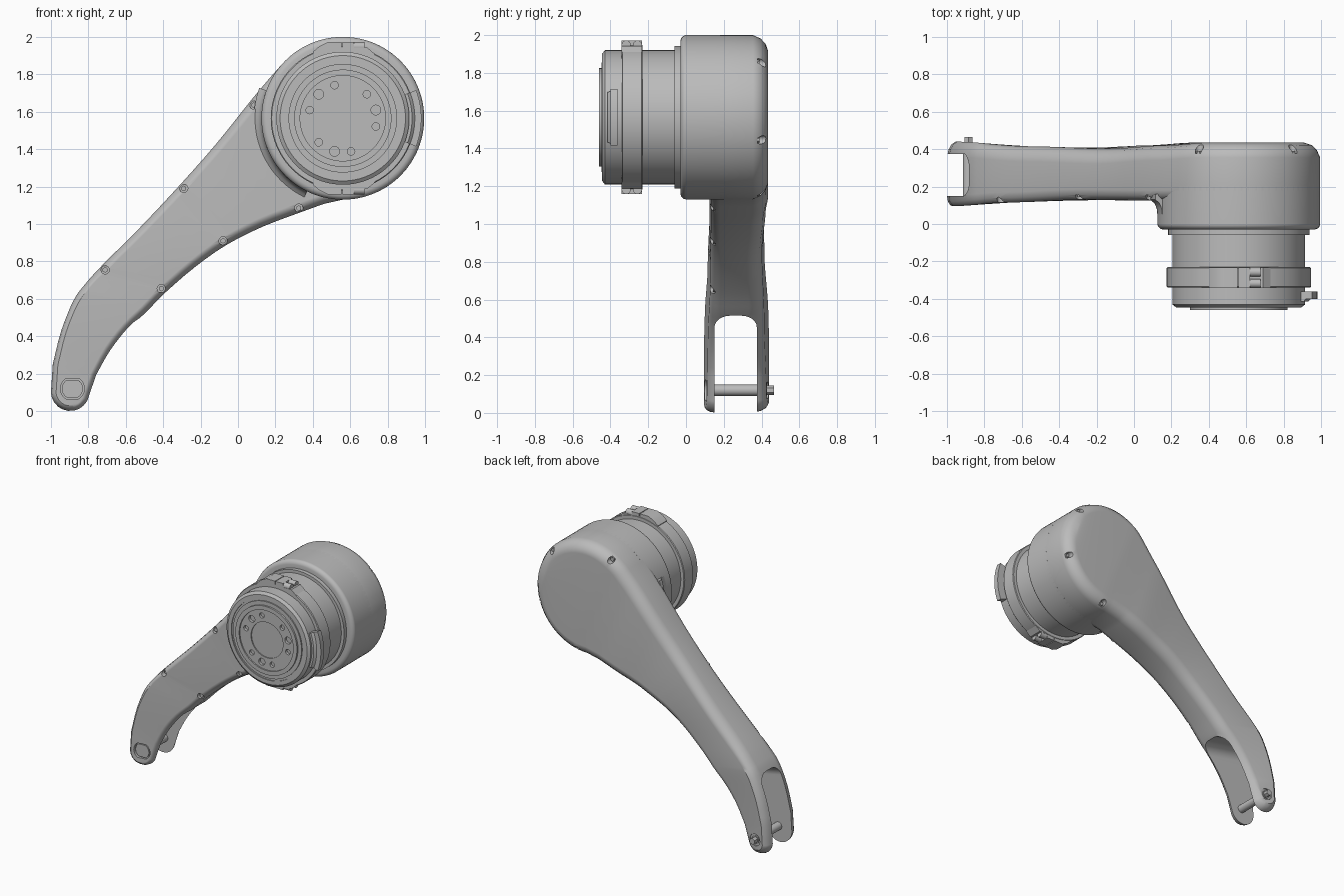
import bpy, bmesh
from math import sin, cos, radians, pi
from mathutils import Matrix, Vector

if "Cube" in bpy.data.objects:
    bpy.data.objects.remove(bpy.data.objects["Cube"])

grey = bpy.data.materials.new("plain_grey")
grey.use_nodes = True
grey.diffuse_color = (0.5, 0.5, 0.5, 1)
bsdf = next(n for n in grey.node_tree.nodes if n.type == 'BSDF_PRINCIPLED')
bsdf.inputs["Base Color"].default_value = grey.diffuse_color
bsdf.inputs["Roughness"].default_value = 0.6

CX, CZ, R = 0.56, 1.565, 0.435   # drum axis and radius


def make(name, bm):
    bmesh.ops.remove_doubles(bm, verts=bm.verts, dist=1e-5)
    bmesh.ops.recalc_face_normals(bm, faces=bm.faces)
    me = bpy.data.meshes.new(name)
    bm.to_mesh(me)
    bm.free()
    me.materials.append(grey)
    ob = bpy.data.objects.new(name, me)
    bpy.context.collection.objects.link(ob)
    return ob


def activate(ob):
    bpy.ops.object.select_all(action='DESELECT')
    ob.select_set(True)
    bpy.context.view_layer.objects.active = ob


def finish(ob):
    activate(ob)
    bpy.ops.object.shade_smooth_by_angle(angle=radians(32))
    ob.modifiers.new("normals", 'WEIGHTED_NORMAL').keep_sharp = True


def cut(ob, bm):
    """Subtract bm, taking the first solver that gives a sound result."""
    cutter = make("cutter", bm)
    cutter.hide_render = True
    mod = ob.modifiers.new("cut", 'BOOLEAN')
    mod.operation, mod.object = 'DIFFERENCE', cutter
    activate(ob)
    for solver in ('EXACT', 'MANIFOLD', 'FLOAT'):
        mod.solver = solver
        result = ob.evaluated_get(bpy.context.evaluated_depsgraph_get())
        if len(result.data.vertices) > len(ob.data.vertices):
            bpy.ops.object.modifier_apply(modifier=mod.name)
            break
    else:
        ob.modifiers.remove(mod)
    bpy.data.objects.remove(cutter)


def rod(bm, x, z, y0, y1, r, seg=24, flat=None):
    """Cylinder along y; flat limits its half height."""
    new = bmesh.ops.create_cone(
        bm, cap_ends=True, segments=seg, radius1=r, radius2=r, depth=y1 - y0,
        matrix=Matrix.Translation((x, (y0 + y1) / 2, z)) @ Matrix.Rotation(pi / 2, 4, 'X'))
    if flat:
        for v in new["verts"]:
            v.co.z = z + max(-flat, min(flat, v.co.z - z))


def lathe(name, prof, a0=0, a1=360, n=96, ring=False):
    """Turn (radius, y) points about the drum axis; ring closes the section."""
    bm = bmesh.new()
    rows = [[bm.verts.new((CX + r * cos(a), y, CZ + r * sin(a))) for r, y in prof]
            for a in (radians(a0 + (a1 - a0) * i / n) for i in range(n + 1))]
    m = len(prof)
    for p, q in zip(rows, rows[1:]):
        for j in range(m if ring else m - 1):
            k = (j + 1) % m
            bm.faces.new((p[j], q[j], q[k], p[k]))
    if a1 - a0 < 360:
        bm.faces.new(rows[0])
        bm.faces.new(rows[-1])
    bmesh.ops.dissolve_degenerate(bm, dist=1e-6, edges=bm.edges)
    return make(name, bm)


def bridge(bm, rows):
    """Join two matching loops into a closed prism."""
    n = len(rows[0])
    for i in range(n):
        j = (i + 1) % n
        bm.faces.new((rows[0][i], rows[0][j], rows[1][j], rows[1][i]))
    for row in rows:
        bm.faces.new(row)


def arc(cx, cz, r, a0, a1, n):
    return [Vector((cx + r * cos(t), cz + r * sin(t)))
            for t in (radians(a0 + (a1 - a0) * i / (n - 1)) for i in range(n))]


def spline(pts, sub=3):
    p = [Vector(q) for q in pts]
    p = [2 * p[0] - p[1]] + p + [2 * p[-1] - p[-2]]
    out = []
    for a, b, c, d in zip(p, p[1:], p[2:], p[3:]):
        for i in range(sub):
            t = i / sub
            out.append(0.5 * (2 * b + (c - a) * t + (2 * a - 5 * b + 4 * c - d) * t * t
                              + (3 * b - a - 3 * c + d) * t ** 3))
    return out + [p[-2]]


def lerp(knots, x):
    for (x0, y0), (x1, y1) in zip(knots, knots[1:]):
        if x <= x1:
            t = max(0, (x - x0) / (x1 - x0))
            t = t * t * (3 - 2 * t)
            return y0 + (y1 - y0) * t
    return knots[-1][1]


# Arm: two matching edge lines from the fork tip round to the big disc
TIP = (-0.895, 0.105, 0.105)
upper = arc(*TIP, 262, 184, 6) + spline([
    (-0.99, 0.25), (-0.945, 0.43), (-0.88, 0.59), (-0.82, 0.675), (-0.73, 0.775),
    (-0.52, 0.985), (-0.311, 1.208), (-0.115, 1.43), (0.064, 1.654), (0.165, 1.775)]) \
    + arc(CX, CZ, R, 138, 23, 24)
lower = arc(*TIP, 278, 335, 6) + spline([
    (-0.755, 0.19), (-0.68, 0.32), (-0.585, 0.44), (-0.49, 0.53), (-0.39, 0.632),
    (-0.23, 0.77), (-0.062, 0.888), (0.13, 0.985), (0.333, 1.062), (0.46, 1.108)]) \
    + arc(CX, CZ, R, 270, 377, 24)
loop = upper + lower[::-1]
N, M = len(loop), len(upper)
front_y = [(-1, .095), (-.7, .115), (-.3, .13), (.1, .125), (1, .125)]
back_y = [(-1, .44), (-.6, .415), (-.2, .402), (.1, .42), (.35, .435), (1, .435)]
narrow = [(-.95, .55), (-.6, .8), (.3, 1)]   # tighter edge rounding toward the tip
# Rounded edge section: inset from the outline, depth from the face
front_edge = [(.05, 0), (.028, .008), (.01, .026), (0, .055)]
back_edge = [(0, .08), (.018, .04), (.045, .014), (.085, 0)]

bm = bmesh.new()
rings = []
for knots, edge, sign in ((front_y, front_edge, 1), (back_y, back_edge, -1)):
    for inset, depth in edge:
        ring = []
        for i, p in enumerate(loop):
            t = (loop[(i + 1) % N] - loop[i - 1]).normalized()
            q = p + Vector((t.y, -t.x)) * inset * lerp(narrow, p.x)
            ring.append(bm.verts.new((q.x, lerp(knots, p.x) + sign * depth, q.y)))
        rings.append(ring)
for a, b in zip(rings, rings[1:]):
    for i in range(N):
        j = (i + 1) % N
        bm.faces.new((a[i], a[j], b[j], b[i]))
for ring in (rings[0], rings[-1]):
    for i in range(M - 1):
        bm.faces.new((ring[i], ring[i + 1], ring[N - 2 - i], ring[N - 1 - i]))
arm = make("arm", bm)

# Fork slot with rounded inner corners, slightly tilted
bm = bmesh.new()
sec = [Vector((0.15, -0.8)), Vector((0.375, -0.8))]
sec += arc(0.295, -0.08, 0.08, 0, 90, 7) + arc(0.23, -0.08, 0.08, 90, 180, 7)
bridge(bm, [[bm.verts.new((x, s.x, s.y + 0.515 - 0.2 * (x + 0.51))) for s in sec]
            for x in (-1.3, -0.3)])
cut(arm, bm)

# Screw holes, pin recesses and the screws inside them
holes, screws = bmesh.new(), bmesh.new()
PX, PZ = -0.885, 0.12
for x, z in ((.085, 1.635), (-.29, 1.19), (-.71, .755), (-.41, .655), (-.08, .91), (.325, 1.085)):
    rod(holes, x, z, 0, 0.155, 0.022)
    rod(screws, x, z, 0.143, 0.17, 0.015, 6)
for a in (121, 45, -17, -80):
    x, z = CX + 0.408 * cos(radians(a)), CZ + 0.408 * sin(radians(a))
    rod(holes, x, z, 0.378, 0.5, 0.022)
    rod(screws, x, z, 0.36, 0.39, 0.015, 6)
rod(holes, PX, PZ, 0.0, 0.12, 0.064, 48, 0.055)
rod(holes, PX, PZ, 0.422, 0.5, 0.045, 32)
cut(arm, holes)
finish(arm)
finish(make("arm_screws", screws))

bm = bmesh.new()
rod(bm, PX, PZ, 0.13, 0.43, 0.03, 32)
rod(bm, PX, PZ, 0.42, 0.465, 0.024, 6)
finish(make("fork_pin", bm))
bm = bmesh.new()
rod(bm, PX, PZ, 0.108, 0.13, 0.056, 48, 0.047)
finish(make("pin_cap", bm))

# Drum, neck and stepped front plate in one turned shape
drum = lathe("drum", [
    (0, .2), (R, .2), (R, 0), (.431, -.014), (.42, -.025), (.405, -.03), (.378, -.03),
    (.378, -.06), (.355, -.06),
    (.355, -.43), (.335, -.445), (.305, -.445), (.305, -.438), (.29, -.438), (.29, -.447),
    (.26, -.447), (.26, -.46), (.228, -.46), (.228, -.45), (.135, -.45), (.135, -.442), (0, -.442)])
bm = bmesh.new()
for a, r in ((135, .026), (104, .02), (45, .02), (14, .026), (-14, .02),
             (-76, .02), (-104, .026), (-135, .02), (166, .02)):
    rod(bm, CX + .182 * cos(radians(a)), CZ + .182 * sin(radians(a)), -.6, -.43, r)
cut(drum, bm)
finish(drum)

# Fillet where the drum meets the arm
finish(lathe("drum_fillet", [(.42, .05), (R, .05), (.439, .085), (.452, .112), (.475, .13),
                             (.475, .16), (.42, .16)], 160, 244, 32, True))

# Clamp ring with split lugs and screws above and below
finish(lathe("clamp_ring", [(.34, -.23), (.38, -.23), (.385, -.235), (.385, -.335),
                            (.38, -.34), (.34, -.34)], ring=True))
bm = bmesh.new()
halves = ([(.40, .31), (.40, .355), (.435, .385), (.48, .407), (.552, .407), (.552, .31)],
          [(.558, .31), (.558, .407), (.62, .407), (.62, .378), (.69, .378), (.73, .345), (.73, .31)])
for s in (1, -1):
    for half in halves:
        bridge(bm, [[bm.verts.new((x, y, CZ + s * h)) for x, h in half] for y in (-.342, -.232)])
    for y in (-.257, -.317):
        bmesh.ops.create_cone(bm, cap_ends=True, segments=20, radius1=.024, radius2=.024, depth=.06,
                              matrix=Matrix.Translation((.645, y, CZ + s * .383)) @ Matrix.Rotation(pi / 2, 4, 'Y'))
finish(make("clamp_lugs", bm))

# Curved tab on the left side of the front plate
finish(lathe("side_tab", [(.34, -.415), (.37, -.415), (.385, -.4), (.42, -.4), (.42, -.362),
                          (.34, -.362)], -21, 21, 20, True))
